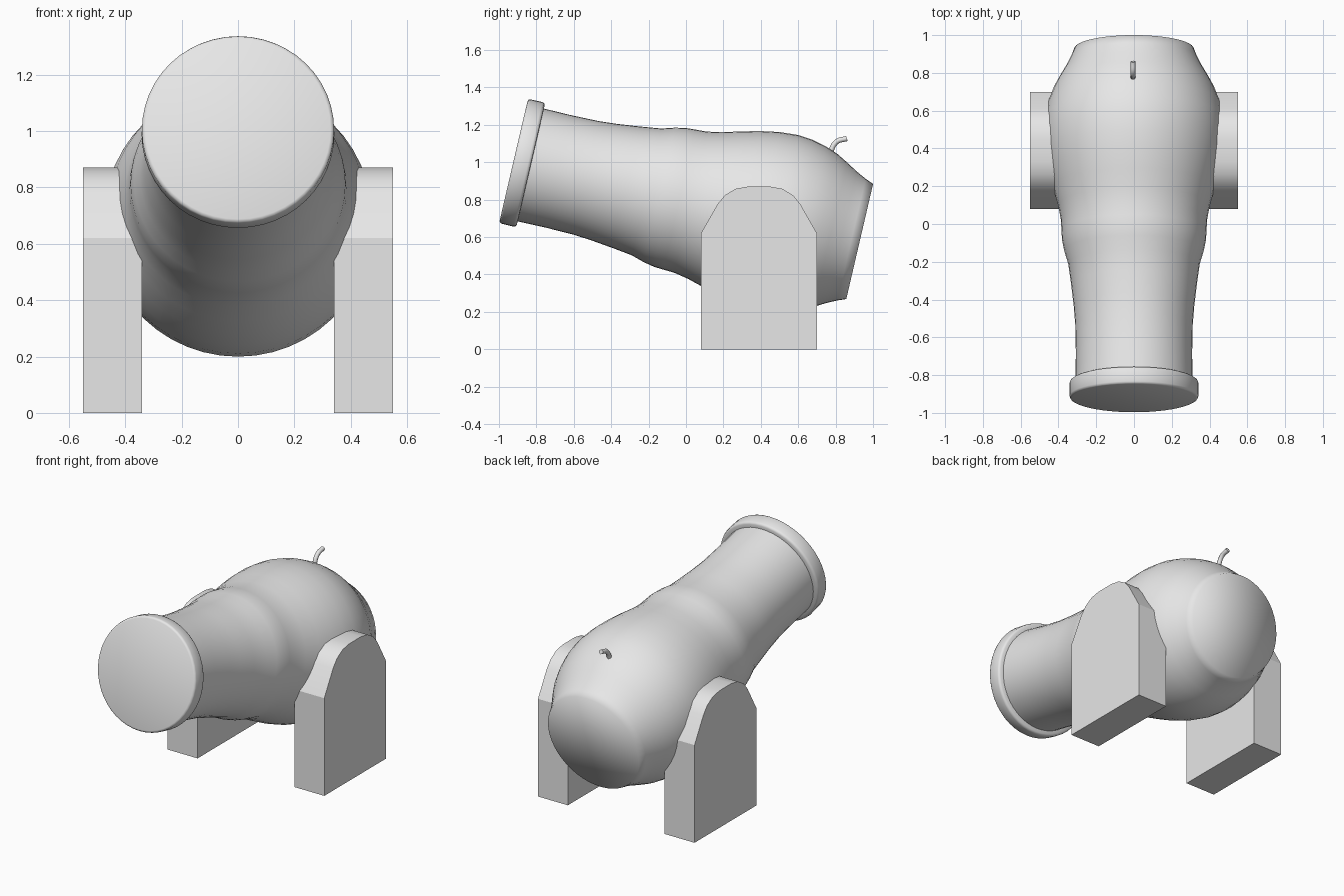
import bpy, bmesh, math
from mathutils import Matrix, Vector

default = bpy.data.objects.get("Cube")
if default:
    bpy.data.objects.remove(default, do_unlink=True)

# One grey for everything
grey = bpy.data.materials.new("plain_grey")
grey.use_nodes = True
grey.diffuse_color = (0.8, 0.8, 0.8, 1)
grey.node_tree.nodes["Principled BSDF"].inputs["Base Color"].default_value = (0.8, 0.8, 0.8, 1)


def finish(name, bm, angle):
    """Turn a bmesh into a smooth object whose edges above the angle stay sharp."""
    bmesh.ops.recalc_face_normals(bm, faces=bm.faces)
    mesh = bpy.data.meshes.new(name)
    bm.to_mesh(mesh)
    bm.free()
    mesh.materials.append(grey)
    obj = bpy.data.objects.new(name, mesh)
    bpy.context.collection.objects.link(obj)
    for poly in mesh.polygons:
        poly.use_smooth = len(poly.vertices) < 5
    mesh.set_sharp_from_angle(angle=math.radians(angle))
    return obj


def lathe(name, profile, angle, segments=48):
    """Revolve (distance, radius) points around the tilted barrel axis."""
    bm = bmesh.new()
    verts = [bm.verts.new((r, 0, s)) for s, r in profile]
    edges = [bm.edges.new(pair) for pair in zip(verts, verts[1:])]
    bmesh.ops.spin(bm, geom=verts + edges, cent=(0, 0, 0), axis=(0, 0, 1),
                   angle=math.tau, steps=segments, use_merge=True)
    bmesh.ops.remove_doubles(bm, verts=bm.verts, dist=0.0005)
    # Close the open ends with flat discs
    bmesh.ops.holes_fill(bm, edges=[e for e in bm.edges if e.is_boundary], sides=0)
    bm.transform(Matrix.Translation((0, -0.922, 1.007))
                 @ Matrix.Rotation(math.radians(-103.1), 4, 'X'))
    return finish(name, bm, angle)


# Barrel with a shallow collar, a swollen breech and a softly shaded end
lathe("barrel", [
    (0.05, 0.31), (0.25, 0.308), (0.40, 0.311), (0.50, 0.319), (0.62, 0.333),
    (0.73, 0.348), (0.80, 0.369), (0.86, 0.381), (0.91, 0.384), (0.97, 0.387),
    (1.05, 0.402), (1.15, 0.430), (1.25, 0.455), (1.35, 0.473), (1.45, 0.480),
    (1.53, 0.473), (1.61, 0.454), (1.68, 0.428), (1.74, 0.396), (1.80, 0.361),
    (1.855, 0.334), (1.90, 0.316), (1.90, 0)], 80)

# Closed muzzle ring
lathe("muzzle_ring", [
    (0, 0.328), (0.004, 0.337), (0.013, 0.341), (0.078, 0.342), (0.088, 0.339),
    (0.094, 0.330), (0.095, 0.30)], 60)


def support(name, side):
    """Upright block with an arched top."""
    half = [(0.31, 0), (0.31, 0.62), (0.222, 0.775), (0.182, 0.824),
            (0.125, 0.858), (0.06, 0.87)]
    outline = half + [(-y, z) for y, z in reversed(half)]
    bm = bmesh.new()
    face = bm.faces.new([bm.verts.new((side * 0.34, 0.39 + y, z)) for y, z in outline])
    new = bmesh.ops.extrude_face_region(bm, geom=[face])["geom"]
    bmesh.ops.translate(bm, vec=(side * 0.21, 0, 0),
                        verts=[v for v in new if isinstance(v, bmesh.types.BMVert)])
    return finish(name, bm, 28)


support("left_support", 1)
support("right_support", -1)

# Fuse: a short bent cord
curve = bpy.data.curves.new("fuse", 'CURVE')
curve.dimensions = '3D'
curve.bevel_depth = 0.014
curve.bevel_resolution = 2
curve.use_fill_caps = True
curve.resolution_u = 6
path = curve.splines.new('BEZIER')
points = [(0.765, 1.03), (0.803, 1.108), (0.86, 1.127)]
path.bezier_points.add(len(points) - 1)
for knot, (y, z) in zip(path.bezier_points, points):
    knot.co = Vector((-0.005, y, z))
    knot.handle_left_type = knot.handle_right_type = 'AUTO'
curve.materials.append(grey)
fuse = bpy.data.objects.new("fuse", curve)
bpy.context.collection.objects.link(fuse)
